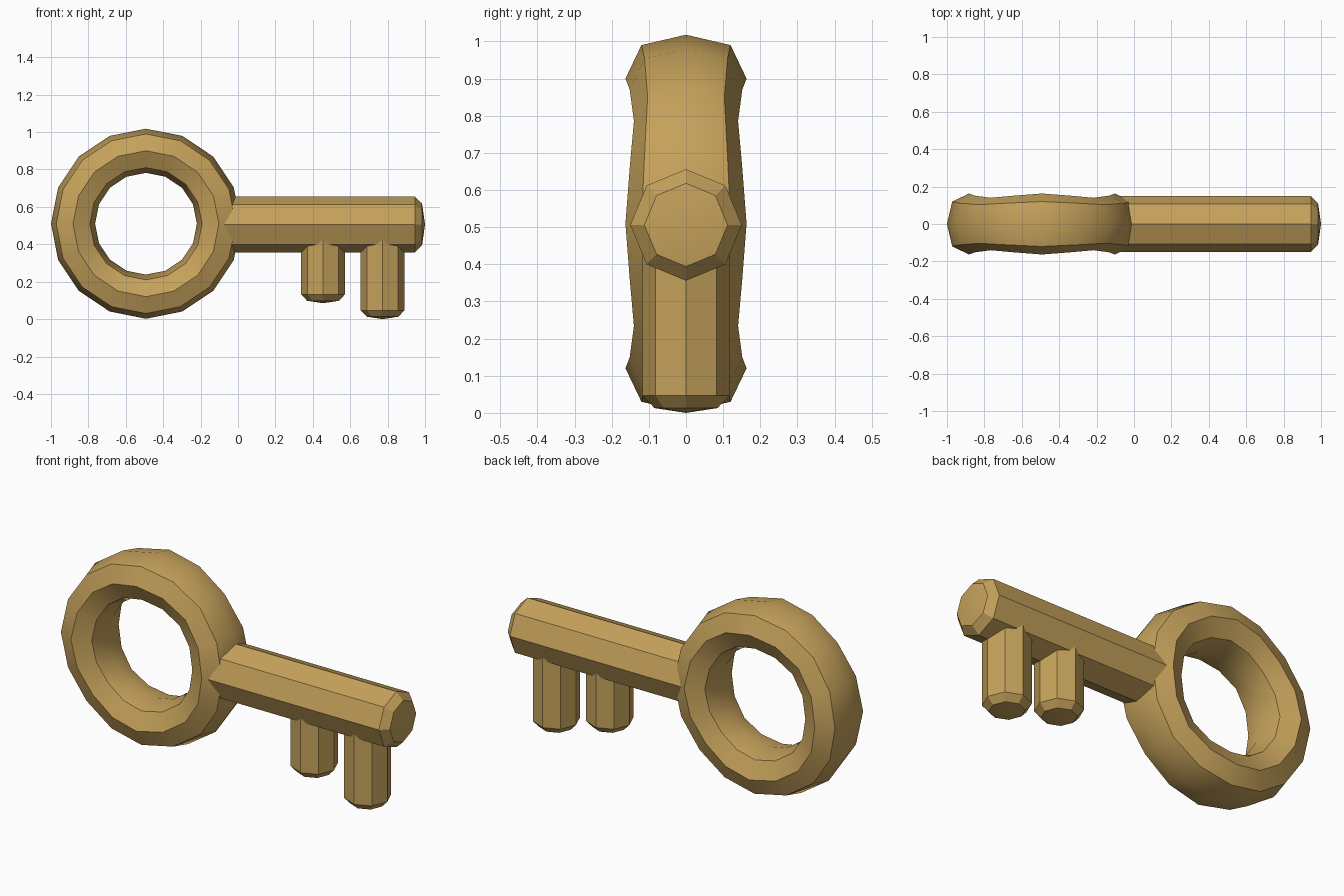
import bpy, bmesh
from math import sin, cos, pi
from mathutils import Matrix, Vector

if "Cube" in bpy.data.objects:
    bpy.data.objects.remove(bpy.data.objects["Cube"])

brass = bpy.data.materials.new("brass")
brass.diffuse_color = (0.56, 0.36, 0.105, 1)
brass.use_nodes = True
brass.node_tree.nodes["Principled BSDF"].inputs["Base Color"].default_value = brass.diffuse_color


def finish(bm, name):
    bmesh.ops.recalc_face_normals(bm, faces=bm.faces)
    mesh = bpy.data.meshes.new(name)
    bm.to_mesh(mesh)
    bm.free()
    obj = bpy.data.objects.new(name, mesh)
    bpy.context.collection.objects.link(obj)
    mesh.materials.append(brass)
    bpy.ops.object.select_all(action='DESELECT')
    obj.select_set(True)
    bpy.context.view_layer.objects.active = obj
    bpy.ops.object.shade_smooth_by_angle(angle=pi / 6)
    return obj


def domed_rod(name, start, tip, radius, rim, shoulder, rim_radius):
    """Eight-sided rod from start to a domed tip; rim and shoulder are setbacks from the tip."""
    bm = bmesh.new()
    axis = (tip - start).normalized()
    side = Vector((0, 1, 0))
    up = axis.cross(side)
    loops = []
    for centre, r in ((start, radius), (tip - axis * shoulder, radius), (tip - axis * rim, rim_radius)):
        loops.append([bm.verts.new(centre + side * r * cos(i * pi / 4) + up * r * sin(i * pi / 4))
                      for i in range(8)])
    for a, b in zip(loops, loops[1:]):
        for i in range(8):
            bm.faces.new((a[i], a[(i + 1) % 8], b[(i + 1) % 8], b[i]))
    apex = bm.verts.new(tip)
    for i in range(8):
        bm.faces.new((loops[-1][i], loops[-1][(i + 1) % 8], apex))
    bm.faces.new(loops[0])
    return finish(bm, name)


# Ring handle: eight-point section swept in 16 steps, slightly thicker at the quarter points
section = [(0.508, 0), (0.48, 0.12), (0.39, 0.163), (0.30, 0.115),
           (0.272, 0), (0.30, -0.115), (0.39, -0.163), (0.48, -0.12)]
bm = bmesh.new()
rings = []
for i in range(16):
    a = i * pi / 8
    thick = 0.93 + 0.07 * cos(4 * a)
    rings.append([bm.verts.new((-0.492 + r * cos(a), y * thick, 0.51 + r * sin(a))) for r, y in section])
for i in range(16):
    p, q = rings[i], rings[(i + 1) % 16]
    for j in range(8):
        k = (j + 1) % 8
        bm.faces.new((p[j], p[k], q[k], q[j]))
finish(bm, "ring_handle")

# Shaft
domed_rod("shaft", Vector((-0.12, 0, 0.506)), Vector((1.0, 0, 0.506)), 0.15, 0.016, 0.055, 0.112)

# Teeth hanging below the shaft
for name, x, bottom in (("inner_tooth", 0.455, 0.085), ("outer_tooth", 0.773, 0.0)):
    domed_rod(name, Vector((x, 0, 0.46)), Vector((x, 0, bottom)), 0.117, 0.013, 0.047, 0.085)
